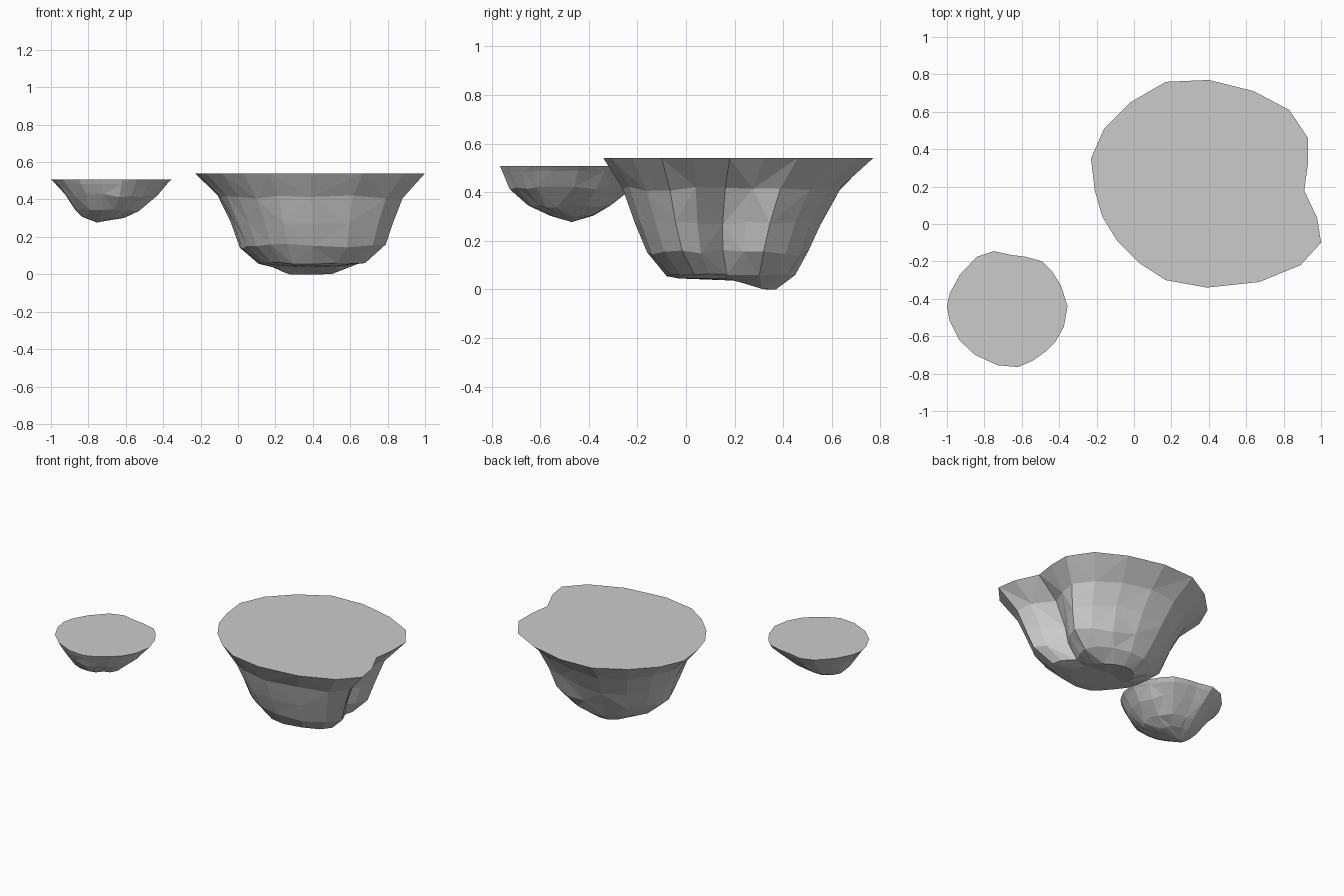
import bpy, bmesh, random
from mathutils import Vector

if "Cube" in bpy.data.objects:
    bpy.data.objects.remove(bpy.data.objects["Cube"])


def fit(outline, x0, x1, y0, y1):
    """Scale an outline so it fills the given rectangle."""
    xs, ys = [p[0] for p in outline], [p[1] for p in outline]
    ax, bx, ay, by = min(xs), max(xs), min(ys), max(ys)
    return [(x0 + (x - ax) / (bx - ax) * (x1 - x0),
             y0 + (y - ay) / (by - ay) * (y1 - y0)) for x, y in outline]


def build_island(name, outline, top, rings, tip, groove=(), seed=1):
    """Flat top, then rings (z, x0, x1, y0, y1, groove depth, z jitter) down to a tip."""
    rnd = random.Random(seed)
    bm = bmesh.new()
    loops = [[bm.verts.new((x, y, top)) for x, y in outline]]
    for z, x0, x1, y0, y1, depth, jitter in rings:
        pts = fit(outline, x0, x1, y0, y1)
        loop = []
        for i, (x, y) in enumerate(pts):
            x -= depth * dict(groove).get(i, 0)
            height = z(y) if callable(z) else z
            loop.append(bm.verts.new((x, y, height + rnd.uniform(-jitter, jitter))))
        loops.append(loop)
    bm.faces.new(loops[0])
    n = len(outline)
    for k, (a, b) in enumerate(zip(loops, loops[1:])):
        for i in range(n):
            j = (i + 1) % n
            # alternate the diagonals for a chiselled look
            if (i + k) % 2:
                bm.faces.new((a[i], a[j], b[i]))
                bm.faces.new((a[j], b[j], b[i]))
            else:
                bm.faces.new((a[i], a[j], b[j]))
                bm.faces.new((a[i], b[j], b[i]))
    end = bm.verts.new(tip)
    for i in range(n):
        bm.faces.new((loops[-1][i], loops[-1][(i + 1) % n], end))
    bmesh.ops.recalc_face_normals(bm, faces=bm.faces)
    mesh = bpy.data.meshes.new(name)
    bm.to_mesh(mesh)
    bm.free()
    obj = bpy.data.objects.new(name, mesh)
    bpy.context.collection.objects.link(obj)
    return obj


# Large floating island with a notch in its right side
large = [(0.17, 0.76), (0.40, 0.77), (0.64, 0.71), (0.83, 0.61), (0.93, 0.46),
         (0.93, 0.32), (0.91, 0.18), (0.98, 0.03), (1.0, -0.10), (0.89, -0.22),
         (0.67, -0.31), (0.39, -0.34), (0.17, -0.30), (0.03, -0.21), (-0.09, -0.09),
         (-0.17, 0.04), (-0.21, 0.18), (-0.23, 0.35), (-0.16, 0.51), (-0.02, 0.65)]


def underside(y):
    return 0.045 - 0.045 * min(1, max(0, (y - 0.17) / 0.15))


build_island("large_island", large, 0.54, [
    (0.415, -0.11, 0.88, -0.26, 0.64, 0.05, 0.01),
    (0.28, -0.04, 0.83, -0.21, 0.56, 0.09, 0.015),
    (0.15, 0.01, 0.79, -0.16, 0.505, 0.08, 0.015),
    (0.06, 0.11, 0.68, -0.08, 0.45, 0.04, 0.006),
    (underside, 0.22, 0.55, -0.03, 0.37, 0.0, 0.0),
], (0.38, 0.2, 0.036), groove=[(5, 0.4), (6, 1.0), (7, 0.3)])

# Small floating island beside it
small = [(-0.75, -0.145), (-0.66, -0.165), (-0.58, -0.175), (-0.49, -0.20),
         (-0.44, -0.25), (-0.39, -0.33), (-0.355, -0.44), (-0.375, -0.55),
         (-0.42, -0.63), (-0.47, -0.68), (-0.54, -0.73), (-0.62, -0.765),
         (-0.73, -0.755), (-0.85, -0.70), (-0.935, -0.62), (-0.985, -0.52),
         (-1.0, -0.44), (-0.985, -0.37), (-0.93, -0.27), (-0.84, -0.175)]
build_island("small_island", small, 0.507, [
    (0.485, -0.98, -0.375, -0.755, -0.16, 0, 0.004),
    (0.42, -0.925, -0.43, -0.725, -0.22, 0, 0.01),
    (0.345, -0.87, -0.52, -0.65, -0.31, 0, 0.008),
    (0.305, -0.835, -0.61, -0.56, -0.38, 0, 0.004),
], (-0.755, -0.47, 0.277), seed=4)
